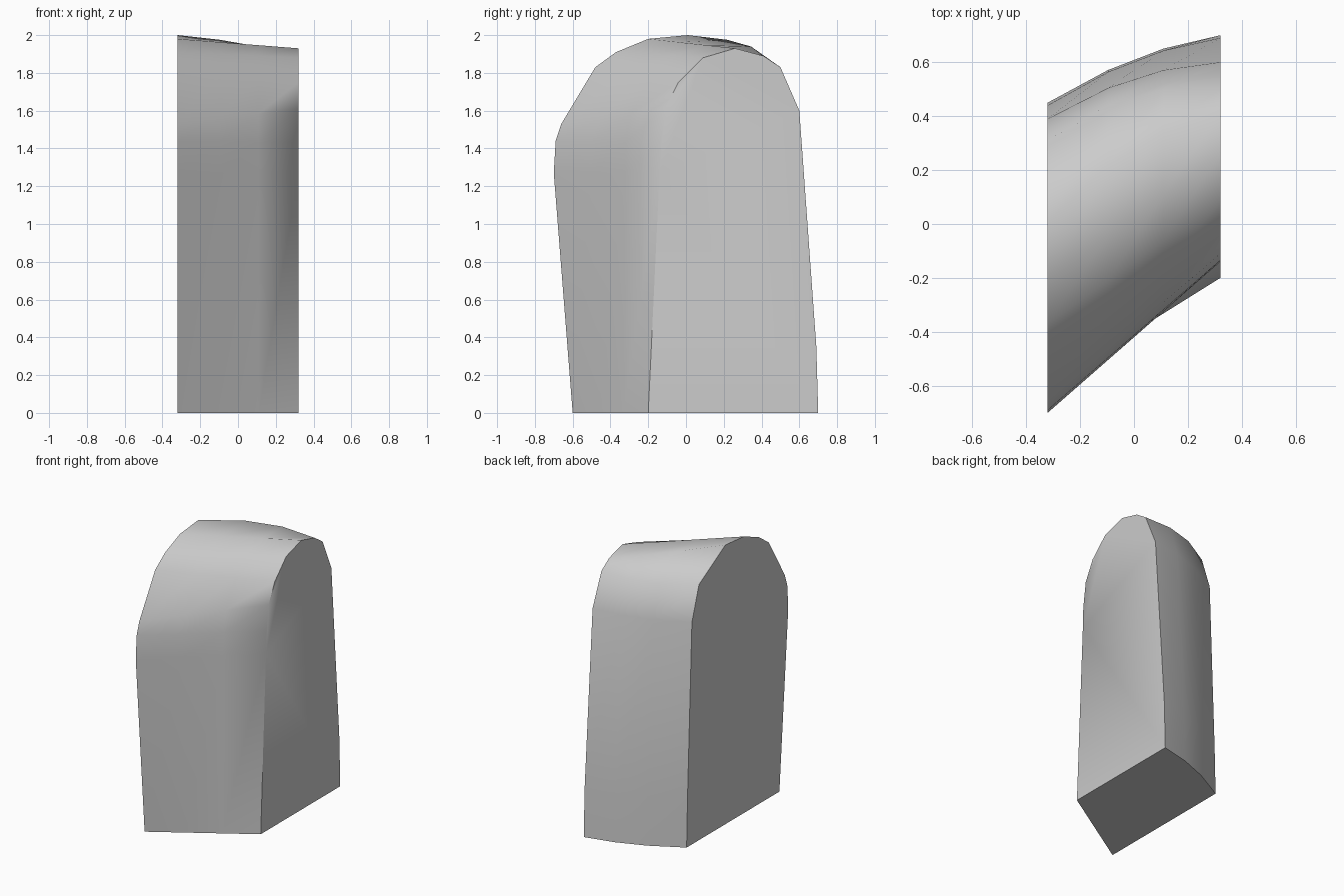
import bpy
import bmesh
import math

cube = bpy.data.objects.get("Cube")
if cube:
    bpy.data.objects.remove(cube, do_unlink=True)

# Plain grey material
grey = bpy.data.materials.new("plain grey")
grey.use_nodes = True
colour = (0.6, 0.6, 0.6, 1)
grey.diffuse_color = colour
grey.node_tree.nodes["Principled BSDF"].inputs["Base Color"].default_value = colour

# End outlines (y, z), running from the front foot over the top to the back foot
TALL_END = [(-.6, 0), (-.7, 1.27), (-.69, 1.44), (-.66, 1.53), (-.48, 1.83),
            (-.37, 1.91), (-.2, 1.98), (.01, 2), (.31, 1.83), (.39, 1.59),
            (.44, .35), (.45, 0)]
LOW_END = [(-.2, 0), (-.14, 1.27), (-.135, 1.43), (-.11, 1.61), (-.04, 1.75),
           (.09, 1.88), (.26, 1.93), (.41, 1.89), (.5, 1.83), (.6, 1.6),
           (.69, .35), (.7, 0)]
# Outward swell of the back rows, halfway along
SWELL = [0] * 7 + [.075, .07, .045, .04, .037]
HALF_WIDTH = .32


def section(bm, t):
    """One cross-section between the two end outlines."""
    ring = []
    arch = 4 * t * (1 - t)
    for i, ((y0, z0), (y1, z1)) in enumerate(zip(TALL_END, LOW_END)):
        y = y0 + (y1 - y0) * t + SWELL[i] * arch
        z = z0 + (z1 - z0) * t + (.015 * arch if i == 7 else 0)
        ring.append(bm.verts.new((HALF_WIDTH * (2 * t - 1), y, z)))
    return ring


# Skewed arched block: skin the sections and cap both ends
bm = bmesh.new()
rings = [section(bm, t) for t in (0, .35, .67, 1)]
for a, b in zip(rings, rings[1:]):
    for i in range(len(a)):
        j = (i + 1) % len(a)
        bm.faces.new((a[i], a[j], b[j], b[i]))
bm.faces.new(rings[0])
bm.faces.new(rings[-1])
bmesh.ops.recalc_face_normals(bm, faces=bm.faces)

mesh = bpy.data.meshes.new("arched_block")
bm.to_mesh(mesh)
bm.free()
mesh.materials.append(grey)
block = bpy.data.objects.new("arched_block", mesh)
bpy.context.collection.objects.link(block)

# Smooth wrap with crisp end caps
bpy.ops.object.select_all(action="DESELECT")
block.select_set(True)
bpy.context.view_layer.objects.active = block
bpy.ops.object.shade_smooth_by_angle(angle=math.radians(50))
